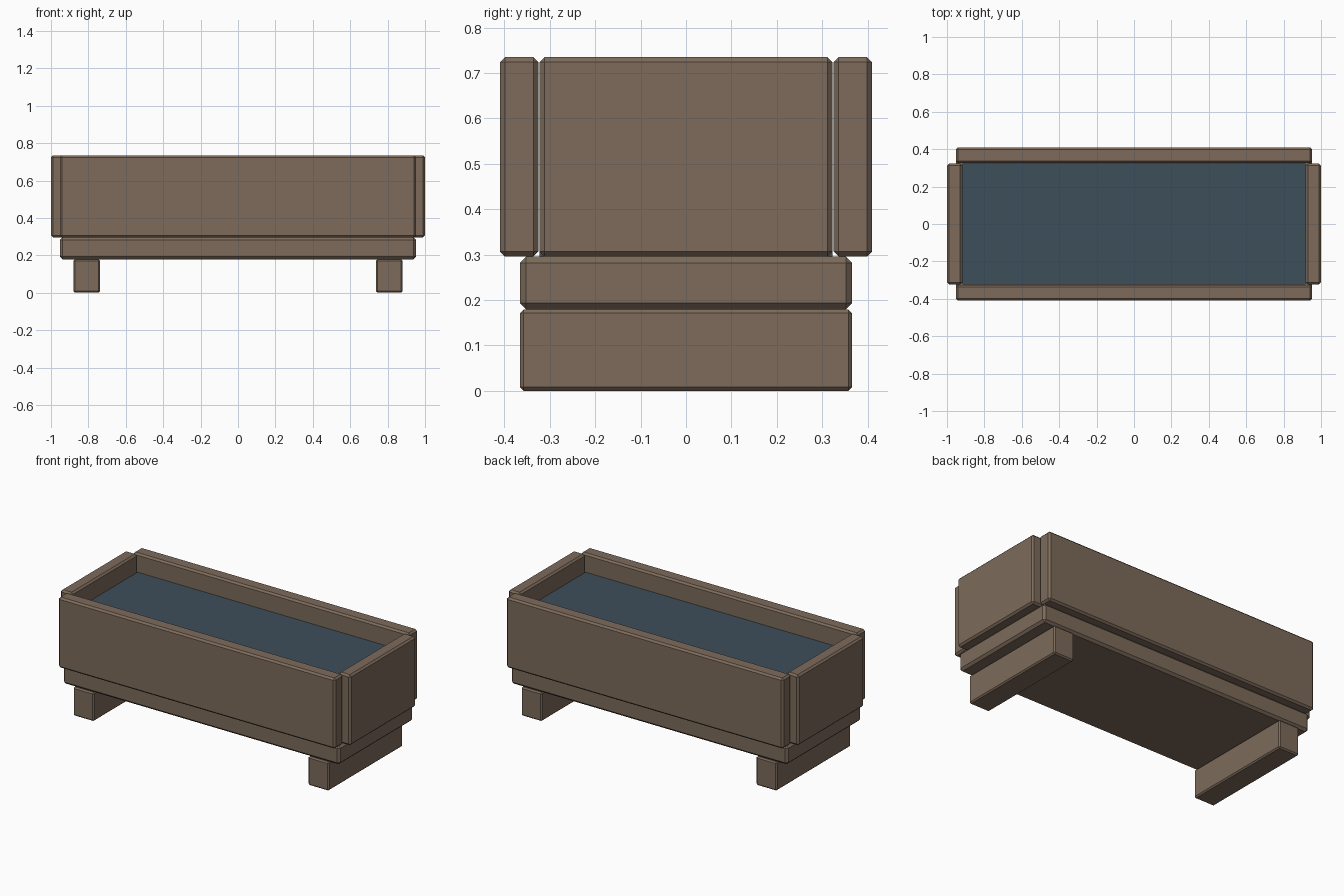
import bpy

cube = bpy.data.objects.get("Cube")
if cube:
    bpy.data.objects.remove(cube, do_unlink=True)


def material(name, color):
    mat = bpy.data.materials.new(name)
    mat.use_nodes = True
    mat.diffuse_color = color
    mat.node_tree.nodes["Principled BSDF"].inputs["Base Color"].default_value = color
    return mat


wood = material("brown wood", (0.205, 0.147, 0.105, 1))
water_blue = material("dark blue water", (0.047, 0.077, 0.104, 1))


def block(name, low, high, mat, chamfer=0):
    """Box between two corners, with optional flat chamfered edges."""
    bpy.ops.mesh.primitive_cube_add(
        size=1, location=[(a + b) / 2 for a, b in zip(low, high)])
    obj = bpy.context.object
    obj.name = name
    obj.scale = [b - a for a, b in zip(low, high)]
    bpy.ops.object.transform_apply(location=False, rotation=False, scale=True)
    obj.data.materials.append(mat)
    if chamfer:
        bevel = obj.modifiers.new("chamfer", "BEVEL")
        bevel.width = chamfer
        bevel.segments = 1
    return obj


# Heights of the stacked layers
FOOT_TOP, BASE_TOP, WATER_TOP, RIM = 0.179, 0.296, 0.62, 0.735
HALF_DEPTH = 0.366      # base and feet
INNER = 0.323           # inner faces of the long walls
LONG = 0.953            # half length of base and long walls

# Base slab
block("base_slab", (-LONG, -HALF_DEPTH, FOOT_TOP), (LONG, HALF_DEPTH, BASE_TOP),
      wood, 0.014)

# Cross feet and end walls, left and right
for side, s in (("left", 1), ("right", -1)):
    x = sorted((s * 0.738, s * 0.88))
    block(side + "_foot", (x[0], -HALF_DEPTH, 0), (x[1], HALF_DEPTH, FOOT_TOP),
          wood, 0.008)
    x = sorted((s * 0.918, s * 1.0))
    block(side + "_end_wall", (x[0], -INNER, BASE_TOP), (x[1], INNER, RIM),
          wood, 0.011)

# Long walls, front and back
for side, s in (("front", -1), ("back", 1)):
    y = sorted((s * (INNER + 0.002), s * 0.41))
    block(side + "_wall", (-LONG, y[0], BASE_TOP), (LONG, y[1], RIM), wood, 0.011)

# Water filling the trough
block("water", (-0.918, -INNER, BASE_TOP), (0.918, INNER, WATER_TOP), water_blue)
